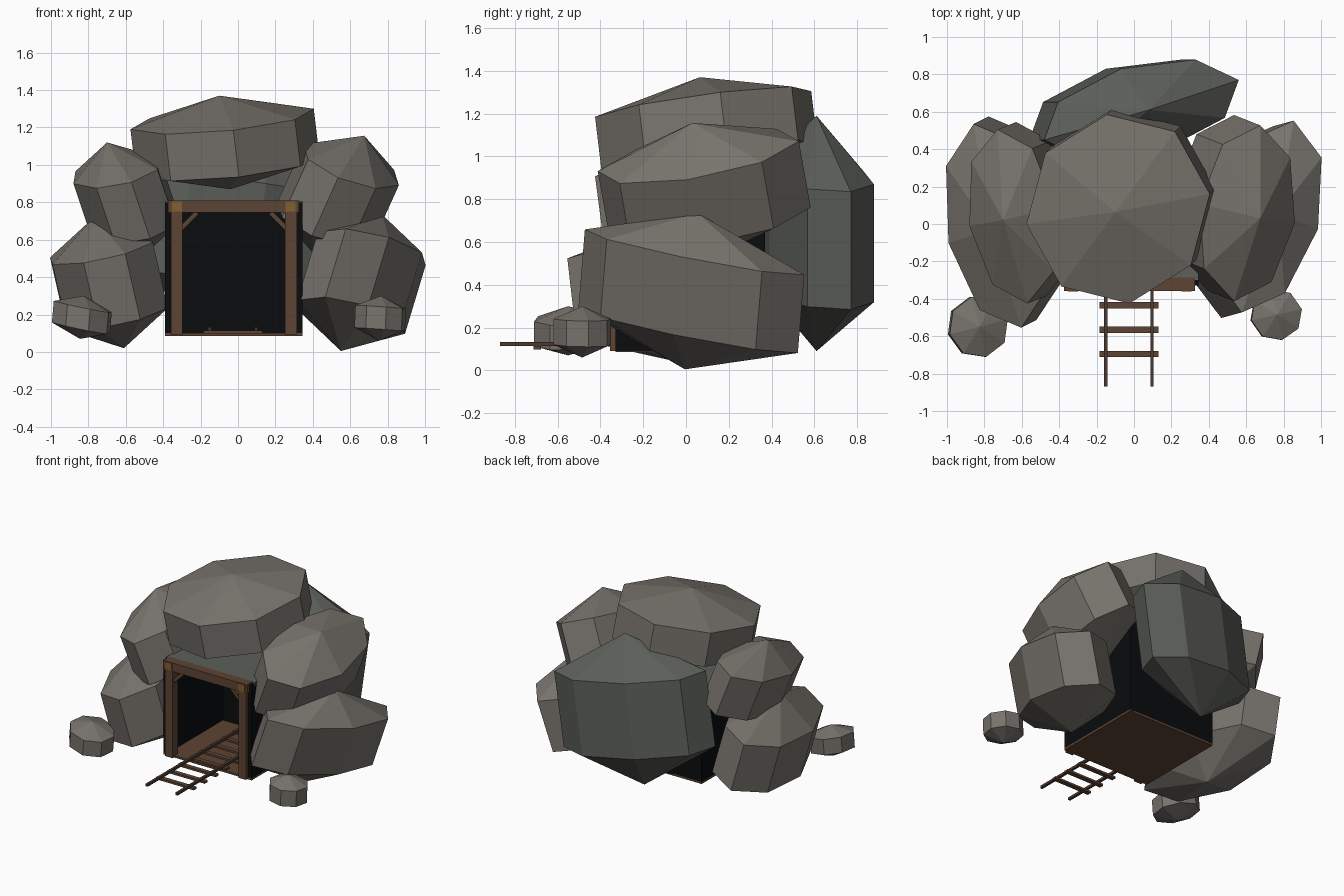
import bpy, bmesh
from math import radians
from mathutils import Matrix, Vector

if "Cube" in bpy.data.objects:
    bpy.data.objects.remove(bpy.data.objects["Cube"])


def material(name, rgb):
    m = bpy.data.materials.new(name)
    m.diffuse_color = (*rgb, 1)
    m.use_nodes = True
    m.node_tree.nodes["Principled BSDF"].inputs["Base Color"].default_value = m.diffuse_color
    return m


STONE = material("stone", (0.185, 0.17, 0.15))
MOSSY = material("mossy_stone", (0.108, 0.115, 0.102))
DARK = material("tunnel_dark", (0.003, 0.0035, 0.004))
WOOD = material("timber", (0.11, 0.058, 0.033))
RAIL = material("rail", (0.07, 0.042, 0.03))
BRASS = material("bracket", (0.22, 0.12, 0.03))


def finish(name, bm, mat):
    me = bpy.data.meshes.new(name)
    bm.to_mesh(me)
    bm.free()
    me.materials.append(mat)
    ob = bpy.data.objects.new(name, me)
    bpy.context.collection.objects.link(ob)
    return ob


def rock(name, centre, a, b, c, mat=STONE):
    """Eight-sided boulder: a and b span its rings, c is the half axis to the apex."""
    bm = bmesh.new()
    bmesh.ops.create_uvsphere(bm, u_segments=8, v_segments=3, radius=1)
    m = Matrix((Vector(a) / 0.866, Vector(b) / 0.866, Vector(c))).transposed().to_4x4()
    bmesh.ops.transform(bm, matrix=Matrix.Translation(centre) @ m, verts=bm.verts)
    return finish(name, bm, mat)


def box(name, x, y, z, mat, tilt=0):
    """Box from (min, max) ranges, optionally turned about y."""
    bm = bmesh.new()
    bmesh.ops.create_cube(bm, size=1)
    mid = Vector([(r[0] + r[1]) / 2 for r in (x, y, z)])
    size = [r[1] - r[0] for r in (x, y, z)]
    m = Matrix.Translation(mid) @ Matrix.Rotation(tilt, 4, 'Y') @ Matrix.Diagonal((*size, 1))
    bmesh.ops.transform(bm, matrix=m, verts=bm.verts)
    return finish(name, bm, mat)


# Boulders around the tunnel
rock("cap_boulder", (-0.07, 0.095, 1.12), (0.49, 0.08, 0.055), (-0.06, 0.505, 0.06), (-0.03, -0.03, 0.25))
rock("back_boulder", (0, 0.61, 0.64), (0.52, 0.16, -0.08), (-0.11, 0.22, 0.015), (0.08, 0, 0.55), MOSSY)
rock("upper_right_boulder", (0.535, 0.085, 0.846), (0.255, -0.05, -0.11), (0.07, 0.47, 0.07), (0.14, -0.055, 0.31))
rock("lower_right_boulder", (0.66, 0.025, 0.37), (0.288, 0.315, -0.09), (-0.092, 0.41, -0.06), (0.11, 0.03, 0.365))
rock("lower_left_boulder", (-0.69, 0.01, 0.37), (0.275, -0.32, 0.04), (0.095, 0.45, 0.07), (-0.08, -0.04, 0.35))
rock("upper_left_boulder", (-0.60, 0.06, 0.82), (0.23, 0.05, 0.07), (-0.08, 0.465, 0.064), (-0.10, -0.04, 0.30))
rock("small_left_boulder", (-0.835, -0.55, 0.185), (0.155, 0.04, -0.03), (-0.04, 0.16, 0.015), (0.01, 0, 0.115))
rock("small_right_boulder", (0.76, -0.485, 0.18), (0.135, 0.03, -0.01), (-0.03, 0.135, 0.0), (0.005, 0, 0.12))

# Tunnel shell
MID = -0.0225
box("floor", (-0.39, 0.345), (-0.33, 0.37), (0.085, 0.1), WOOD)
box("back_wall", (-0.39, 0.345), (0.33, 0.37), (0.09, 0.80), DARK)
box("roof", (-0.39, 0.345), (-0.30, 0.37), (0.785, 0.808), MOSSY)
for side, s in (("left", -1), ("right", 1)):
    def span(p, q):
        return tuple(sorted((MID + s * p, MID + s * q)))
    box(side + "_wall", span(0.335, 0.3675), (-0.33, 0.37), (0.09, 0.80), DARK)
    # Timber frame
    box(side + "_post", span(0.275, 0.337), (-0.355, -0.29), (0.09, 0.75), WOOD)
    box(side + "_brace", span(0.18, 0.30), (-0.34, -0.305), (0.69, 0.715), WOOD, s * radians(45))
    box(side + "_bracket", span(0.277, 0.33), (-0.362, -0.283), (0.75, 0.805), BRASS)
    # Rails
    box(side + "_rail", tuple(v - 0.005 for v in span(0.115, 0.133)), (-0.87, 0.3), (0.113, 0.132), RAIL)
box("lintel", (-0.375, 0.325), (-0.358, -0.287), (0.745, 0.81), WOOD)

# Sleepers under the rails
for i in range(8):
    y = -0.695 + 0.13 * i
    box(f"sleeper_{i + 1}", (-0.185, 0.13), (y - 0.017, y + 0.017), (0.098, 0.114), WOOD)
